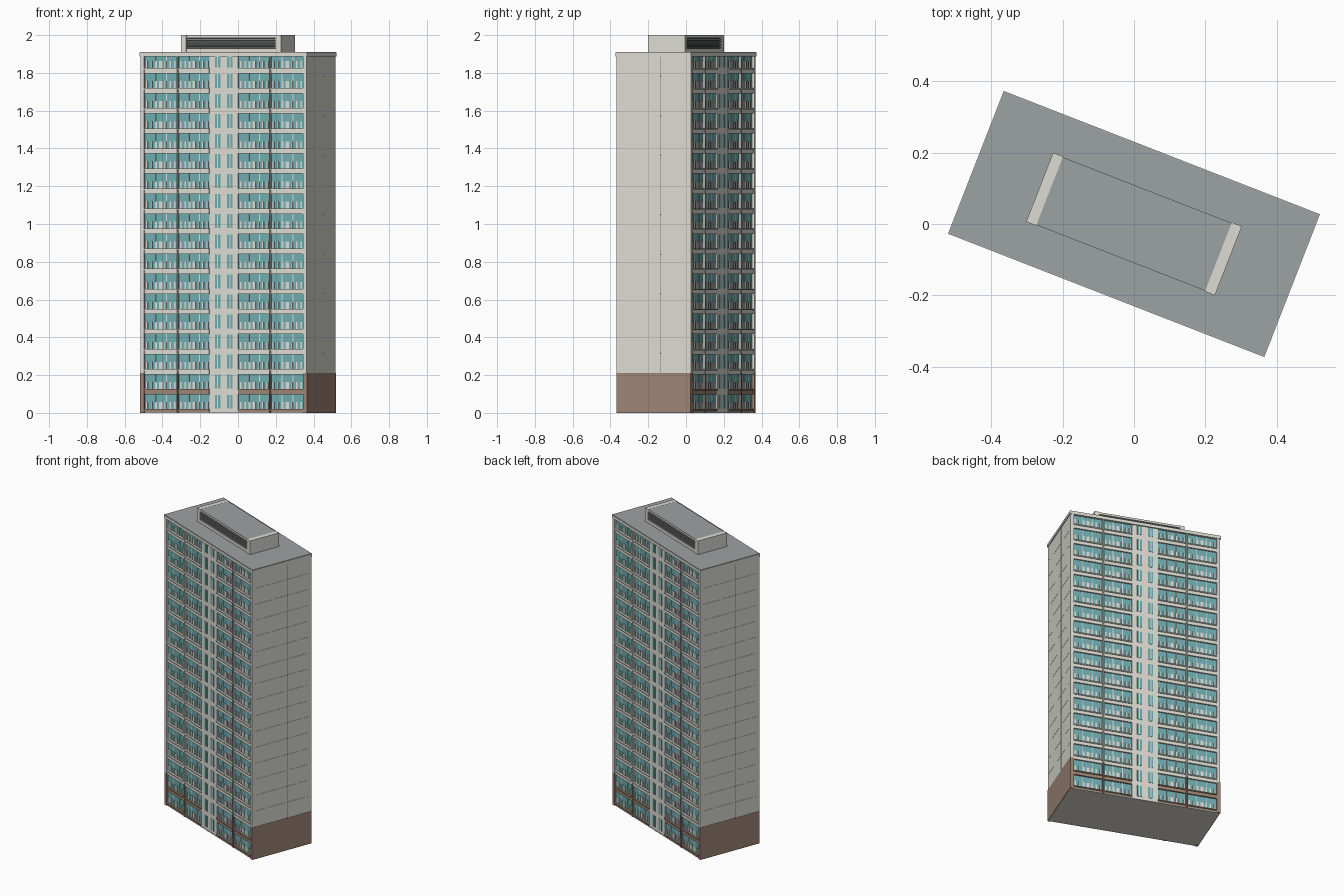
import bpy, bmesh, math
from mathutils import Matrix

if "Cube" in bpy.data.objects:
    bpy.data.objects.remove(bpy.data.objects["Cube"])

TURN = Matrix.Rotation(math.radians(-21.3), 4, 'Z')
HALF = Matrix.Rotation(math.pi, 4, 'Z')


def colour(name, rgb):
    m = bpy.data.materials.new(name)
    m.diffuse_color = (*rgb, 1)
    m.use_nodes = True
    m.node_tree.nodes["Principled BSDF"].inputs["Base Color"].default_value = m.diffuse_color
    return m


concrete = colour("pale concrete", (0.72, 0.715, 0.655))
brick = colour("brown brick", (0.345, 0.235, 0.18))
glass = colour("teal glass", (0.16, 0.41, 0.43))
roofing = colour("grey roofing", (0.335, 0.36, 0.36))
dark = colour("dark metal", (0.06, 0.065, 0.065))
louvre = colour("louvre grey", (0.22, 0.225, 0.22))


def build(name, boxes, mat, both=False):
    """One object from boxes (u0,u1,v0,v1,z0,z1); both repeats it on the opposite side."""
    bm = bmesh.new()
    for rot in ([Matrix.Identity(4), HALF] if both else [Matrix.Identity(4)]):
        for u0, u1, v0, v1, z0, z1 in boxes:
            m = (TURN @ rot @ Matrix.Translation(((u0 + u1) / 2, (v0 + v1) / 2, (z0 + z1) / 2))
                 @ Matrix.Diagonal((u1 - u0, v1 - v0, z1 - z0, 1)))
            bmesh.ops.create_cube(bm, size=1, matrix=m)
    me = bpy.data.meshes.new(name)
    bm.to_mesh(me)
    bm.free()
    me.materials.append(mat)
    bpy.context.collection.objects.link(bpy.data.objects.new(name, me))


FLOORS, PITCH, SILL = 18, 0.1062, 0.02
BASE, TOP = 0.212, 1.888
bays = [(-0.452, -0.267), (-0.259, -0.082), (0.082, 0.259), (0.267, 0.452)]

# Main body, ground slab and roof
build("tower_core", [(-0.462, 0.462, -0.19, 0.19, 0.004, 1.895)], concrete)
build("ground_slab", [(-0.470, 0.470, -0.209, 0.209, 0, 0.004)], concrete)
build("roof_edge", [(-0.476, 0.476, -0.215, 0.215, 1.888, 1.907)], concrete)
build("roof_deck", [(-0.474, 0.474, -0.213, 0.213, 1.900, 1.910)], roofing)

# Facade collections
panes, posts, balusters = [], [], []
spandrels, base_spandrels = [], []
stair_panes, stair_frames = [], []
for i in range(FLOORS):
    z = SILL + i * PITCH
    head = min(z + 0.078, TOP)
    target = base_spandrels if i < 2 else spandrels
    for a, b in bays:
        w = b - a
        panes.append((a, b, -0.200, -0.189, z, head))
        # floor band with a projecting ledge on top
        low = max(z - PITCH + 0.078, 0.004)
        target.append((a, b, -0.209, -0.189, low, z))
        target.append((a, b, -0.214, -0.189, z - 0.007, z))
        # window posts
        for f in (0.33, 0.67):
            c = a + w * f
            posts.append((c - 0.002, c + 0.002, -0.2015, -0.19, z, head))
        # balcony bars, with one wide screen in each bay
        for k in range(7):
            c = a + w * (k + 0.5) / 7
            h = 0.009 if k == 3 else 0.004
            balusters.append((c - h, c + h, -0.2035, -0.199, z, z + 0.037))
    # paired narrow windows in the central strip
    for s in (-1, 1):
        lo, hi = sorted((s * 0.019, s * 0.050))
        stair_panes.append((lo, hi, -0.2085, -0.204, z + 0.002, head - 0.002))
        c = s * 0.036
        stair_frames.append((c - 0.003, c + 0.003, -0.2095, -0.204, z + 0.002, head - 0.002))

build("bay_glazing", panes, glass, True)
build("window_posts", posts, concrete, True)
build("balcony_bars", balusters, concrete, True)
build("floor_bands", spandrels, concrete, True)
build("base_floor_bands", base_spandrels, brick, True)
build("central_strip", [(-0.082, 0.082, -0.207, -0.188, 0.004, TOP)], concrete, True)
build("central_windows", stair_panes, glass, True)
build("central_window_frames", stair_frames, concrete, True)

# Piers dividing the bays and closing the corners, brick on the two lowest floors
piers = [(-0.268, -0.264), (-0.262, -0.258), (0.258, 0.262), (0.264, 0.268),
         (-0.4715, -0.451), (0.451, 0.4715)]
build("bay_piers", [(a, b, -0.2125, -0.188, BASE, TOP) for a, b in piers], concrete, True)
build("base_piers", [(a, b, -0.2125, -0.188, 0.0, BASE) for a, b in piers], brick, True)
build("facade_top_band", [(-0.466, 0.466, -0.209, -0.188, TOP, 1.896)], concrete, True)

# End walls: storey-high panels in two columns with narrow joints
panels = []
for i in range(2, FLOORS):
    z0 = BASE + (i - 2) * (TOP - BASE) / 16
    z1 = z0 + (TOP - BASE) / 16 - 0.0012
    panels += [(0.461, 0.4715, -0.205, 0.036, z0, z1),
               (0.461, 0.4715, 0.040, 0.205, z0, z1)]
build("end_wall_panels", panels, concrete, True)
build("end_wall_backing", [(0.455, 0.4700, -0.203, 0.203, BASE, 1.896)], concrete, True)
build("end_wall_joint", [(0.455, 0.4708, 0.036, 0.040, BASE, TOP)], louvre, True)
build("end_wall_base", [(0.455, 0.4735, -0.2115, 0.2115, 0.0, BASE)], brick, True)

# Rooftop plant room: tall end walls, louvred sides and a flat roof
build("plant_end_walls", [(0.254, 0.284, -0.104, 0.104, 1.905, 2.0)], concrete, True)
build("plant_body", [(-0.255, 0.255, -0.090, 0.090, 1.905, 1.99)], dark)
build("plant_plinth", [(-0.255, 0.255, -0.102, -0.088, 1.905, 1.93)], concrete, True)
build("plant_fascia", [(-0.255, 0.255, -0.102, -0.088, 1.986, 1.998)], concrete, True)
build("plant_roof", [(-0.255, 0.255, -0.1015, 0.1015, 1.988, 1.9995)], roofing)
build("plant_louvres", [(-0.255, 0.255, -0.100, -0.088, 1.932 + k * 0.0135, 1.9405 + k * 0.0135)
                        for k in range(4)], louvre, True)
